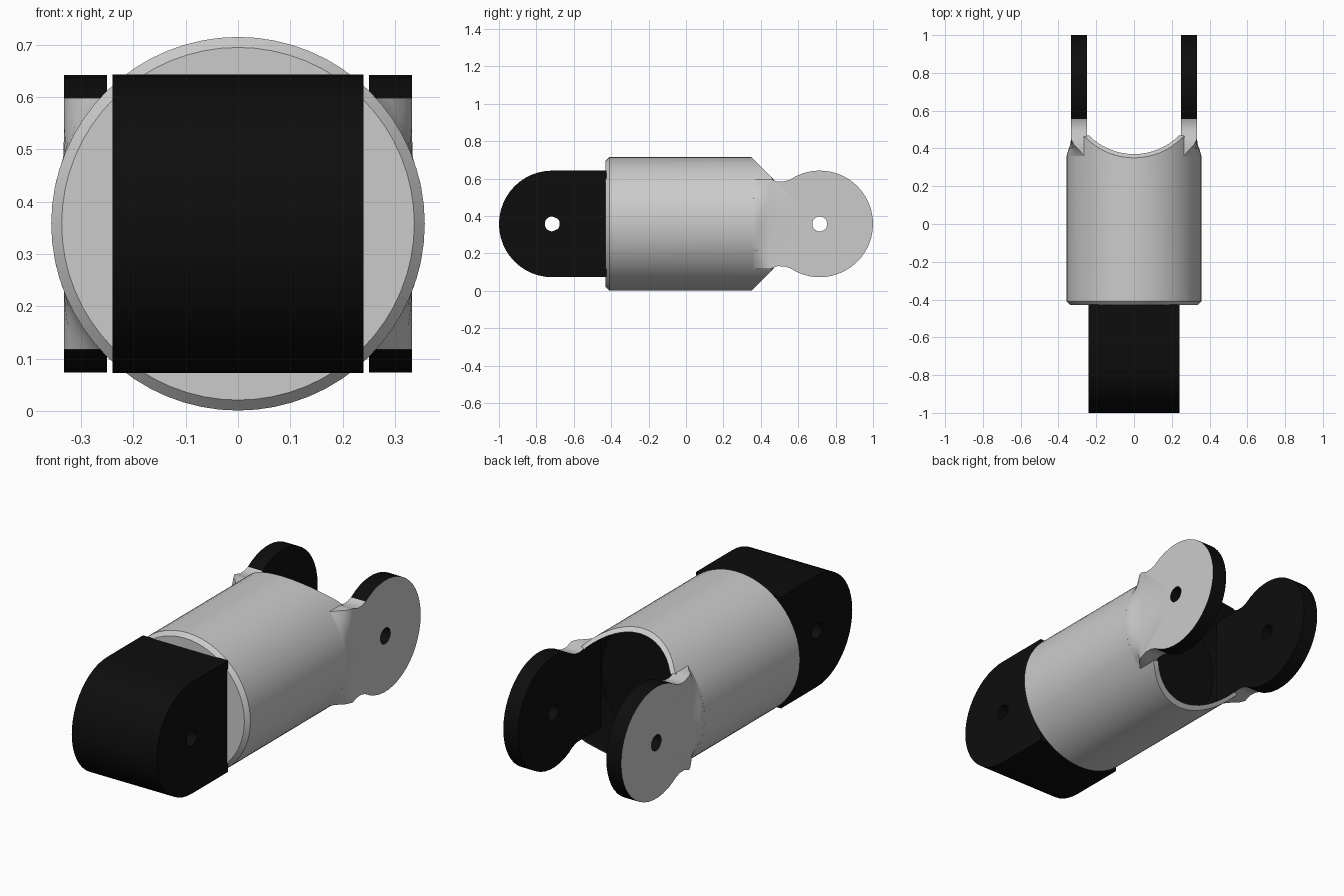
import bpy, bmesh
from math import sin, cos, pi, atan2, sqrt, radians

if "Cube" in bpy.data.objects:
    bpy.data.objects.remove(bpy.data.objects["Cube"])

ZC, R, RI = 0.358, 0.357, 0.337      # axis height, outer and inner radius
DISC_R, HOLE_R = 0.285, 0.04

black = bpy.data.materials.new("dark_rubber")
black.diffuse_color = (0.004, 0.004, 0.004, 1)
black.use_nodes = True
black.node_tree.nodes["Principled BSDF"].inputs["Base Color"].default_value = black.diffuse_color
grey = bpy.data.materials.new("grey_shell")
grey.diffuse_color = (0.6, 0.6, 0.6, 1)
grey.use_nodes = True
grey.node_tree.nodes["Principled BSDF"].inputs["Base Color"].default_value = grey.diffuse_color


def finish(bm, name):
    bmesh.ops.remove_doubles(bm, verts=bm.verts, dist=1e-5)
    bmesh.ops.recalc_face_normals(bm, faces=bm.faces)
    me = bpy.data.meshes.new(name)
    bm.to_mesh(me)
    bm.free()
    me.materials.append(grey)
    me.materials.append(black)
    ob = bpy.data.objects.new(name, me)
    bpy.context.collection.objects.link(ob)
    bpy.context.view_layer.objects.active = ob
    ob.select_set(True)
    bpy.ops.object.shade_smooth_by_angle(angle=radians(30))
    ob.select_set(False)
    return ob


def strip(bm, a, b, mat):
    """Quads between two closed rings of vertices; mat(i) gives the slot."""
    n = len(a)
    for i in range(n):
        m = mat(i)
        if m is not None:
            j = (i + 1) % n
            bm.faces.new((a[i], a[j], b[j], b[i])).material_index = m


def plate(bm, outline, yc, x0, x1, outer, rim):
    """Slab across x from a (y, dz) outline, with a round pin hole at yc."""
    def ring(pts, x):
        return [bm.verts.new((x, y, ZC + z)) for y, z in pts]
    hole = []
    for y, z in outline:
        a = atan2(z, y - yc)
        hole.append((yc + HOLE_R * cos(a), HOLE_R * sin(a)))
    o0, o1, h0, h1 = ring(outline, x0), ring(outline, x1), ring(hole, x0), ring(hole, x1)
    strip(bm, o0, h0, lambda i: 1)
    strip(bm, o1, h1, lambda i: outer)
    strip(bm, h0, h1, lambda i: 1)
    strip(bm, o0, o1, rim)


# hollow body: turned shell whose back end is cut to a saddle
def saddle(r, a):
    dz = abs(r * sin(a))
    return 0.36 if dz < 0.15 else min(0.47, 0.35 + R - dz)


bm = bmesh.new()
N = 64
angles = [2 * pi * i / N for i in range(N)]
stations = [(RI, lambda r, a: -0.43), (R, lambda r, a: -0.41), (R, saddle),
            (RI, saddle), (RI, lambda r, a: 0.2)]
rings = [[bm.verts.new((r * cos(a), f(r, a), ZC + r * sin(a))) for a in angles]
         for r, f in stations]
for k in range(4):
    strip(bm, rings[k], rings[k + 1], lambda i, k=k: 1 if k == 3 else 0)
bm.faces.new(rings[0])
bm.faces.new(rings[4]).material_index = 1
finish(bm, "body_shell")

# tongue: round-ended block on the front
bm = bmesh.new()
yc = -1 + DISC_R
outline = [(yc + DISC_R * cos(a), DISC_R * sin(a))
           for a in [pi / 2 + pi * i / 24 for i in range(25)]]
outline += [(-0.425, -DISC_R + 2 * DISC_R * i / 10) for i in range(11)]
plate(bm, outline, yc, -0.24, 0.24, 1, lambda i: 1)
finish(bm, "front_tongue")

# fork arm: pierced disc with a neck flaring into the body
bm = bmesh.new()
yc, XI, XO, YN, HN = 1 - DISC_R, 0.25, 0.333, 0.45, 0.24
a0 = radians(124)
disc = [(yc + DISC_R * cos(a), DISC_R * sin(a))
        for a in [-a0 + 2 * a0 * i / 32 for i in range(33)]]
M = 12
edge = [HN - 2 * HN * i / M for i in range(M + 1)]
necks = [(0.525, 0.227), (0.49, 0.226)]
outline = disc + necks + [(YN, z) for z in edge] + [(y, -z) for y, z in reversed(necks)]
start = len(disc) + len(necks)


def arm_rim(i):
    if start <= i < start + M:
        return None                      # open where the neck joins
    return 0 if i >= len(disc) - 1 else 1


plate(bm, outline, yc, XI, XO, 0, arm_rim)
prev = None
for y, s, r in [(YN, 0, R), (0.42, 0.2, R), (0.39, 0.65, R), (0.36, 1, R), (0.33, 1, 0.35)]:
    outer = [bm.verts.new((XO * (1 - s) + s * sqrt(r * r - z * z), y, ZC + z)) for z in edge]
    inner = [bm.verts.new((XI, y, ZC + z)) for z in reversed(edge)]
    cur = outer + inner
    if prev:
        strip(bm, prev, cur, lambda i: 1 if M < i < 2 * M + 1 else 0)
    prev = cur
bm.faces.new(prev).material_index = 1
arm = finish(bm, "fork_arms")
mirror = arm.modifiers.new("mirror", "MIRROR")
mirror.use_axis = (True, False, False)
mirror.use_mirror_merge = False
